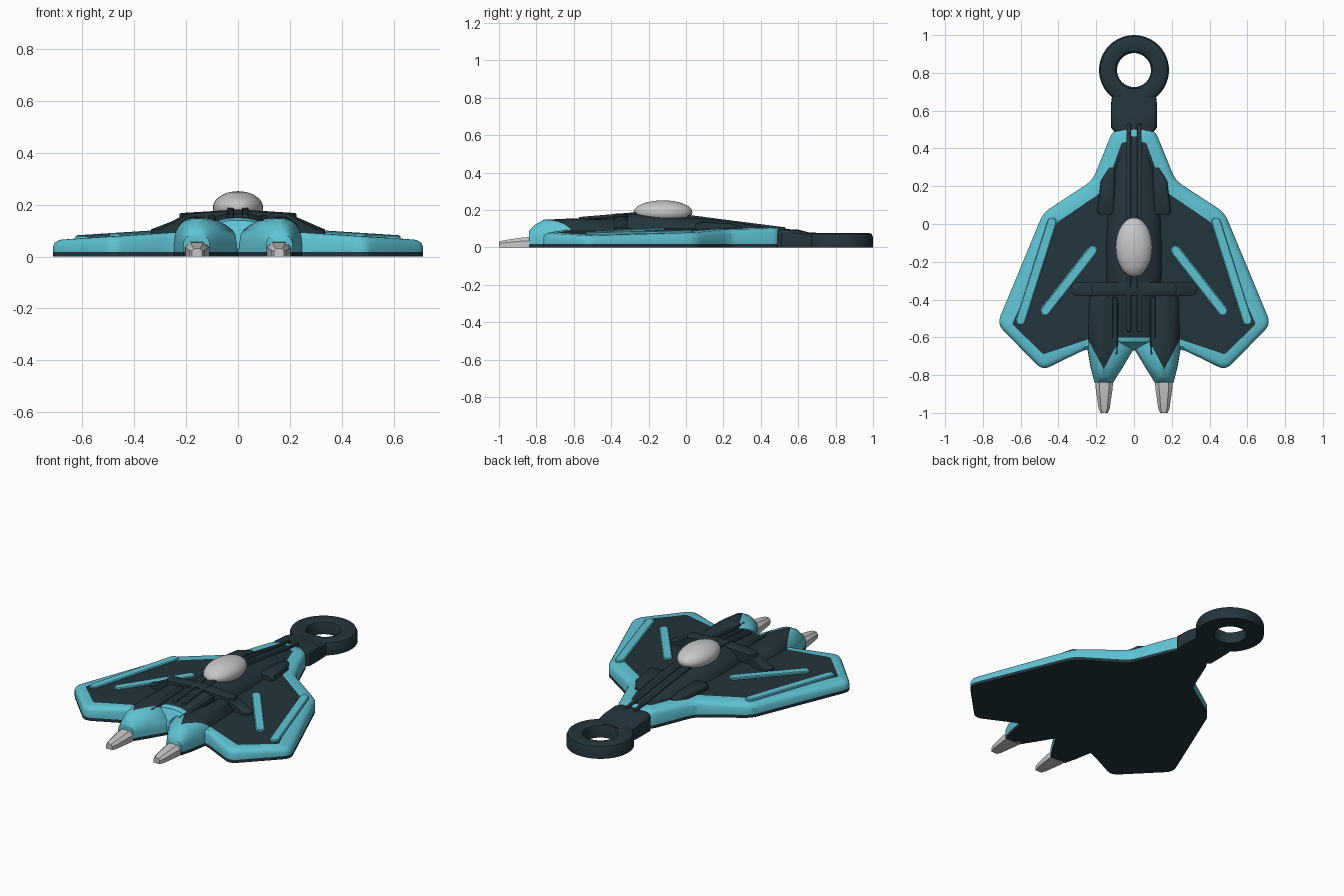
import bpy, bmesh, math
from mathutils import Vector

cube = bpy.data.objects.get("Cube")
if cube:
    bpy.data.objects.remove(cube, do_unlink=True)


def material(name, rgb):
    m = bpy.data.materials.new(name)
    m.use_nodes = True
    m.diffuse_color = (*rgb, 1)
    m.node_tree.nodes["Principled BSDF"].inputs["Base Color"].default_value = (*rgb, 1)
    return m


DARK = material("dark slate", (0.017, 0.036, 0.046))
CYAN = material("cyan", (0.115, 0.55, 0.66))
GREY = material("light grey", (0.57, 0.57, 0.57))


def finish(bm, name, mats, mirror=False, angle=35):
    bmesh.ops.remove_doubles(bm, verts=bm.verts, dist=0.0002)
    bmesh.ops.recalc_face_normals(bm, faces=bm.faces)
    mesh = bpy.data.meshes.new(name)
    bm.to_mesh(mesh)
    bm.free()
    ob = bpy.data.objects.new(name, mesh)
    bpy.context.collection.objects.link(ob)
    for m in mats:
        mesh.materials.append(m)
    if mirror:
        ob.modifiers.new("mirror", 'MIRROR')
    bpy.ops.object.select_all(action='DESELECT')
    ob.select_set(True)
    bpy.context.view_layer.objects.active = ob
    bpy.ops.object.shade_smooth_by_angle(angle=math.radians(angle))
    return ob


def skin(bm, rings, closed=True, caps=True):
    """Join successive rings of points with quads."""
    rows = [[bm.verts.new(p) for p in r] for r in rings]
    n = len(rows[0])
    for a, b in zip(rows, rows[1:]):
        for i in range(n if closed else n - 1):
            j = (i + 1) % n
            bm.faces.new((a[i], a[j], b[j], b[i]))
    if caps:
        bm.faces.new(rows[0])
        bm.faces.new(rows[-1])


def section(y, x0, peak, x1, low, shoulder, top, power=1.0, steps=12):
    """Arched cross-section standing on straight sides."""
    pts = [(x0, y, low)]
    for i in range(steps + 1):
        a = math.pi * (1 - i / steps)
        c, s = math.cos(a), max(0, math.sin(a))
        c = math.copysign(abs(c) ** power, c)
        x = peak + c * ((x1 - peak) if c > 0 else (peak - x0))
        pts.append((x, y, shoulder + (top - shoulder) * s ** power))
    return pts + [(x1, y, low)]


def loft(stations, power=1.0):
    bm = bmesh.new()
    skin(bm, [section(*s, power=power) for s in stations])
    return bm


def rounded(points, radius, steps=4):
    """Round the inner corners of an open outline."""
    pts = [Vector(p) for p in points]
    out = [pts[0]]
    for a, b, c in zip(pts, pts[1:], pts[2:]):
        p, q = b + (a - b).normalized() * radius, b + (c - b).normalized() * radius
        for i in range(steps + 1):
            t = i / steps
            out.append(p * (1 - t) ** 2 + b * 2 * t * (1 - t) + q * t * t)
    return out + [pts[-1]]


def wing_z(x):
    return 0.11 - 0.065 * abs(x)


def rail(name, a, b, radius, mat, depth=0.03):
    """Raised bar with round ends, its top running from a to b."""
    a, b = Vector(a), Vector(b)
    run = b - a
    head = math.atan2(run.y, run.x)
    outer, inner = [], []
    for end, start in ((b, head - math.pi / 2), (a, head + math.pi / 2)):
        for i in range(9):
            t = start + math.pi * i / 8
            d = Vector((math.cos(t), math.sin(t), 0))
            outer.append(end + d * radius)
            inner.append(end + d * radius * 0.8)
    drop = Vector((0, 0, 1))
    bm = bmesh.new()
    skin(bm, [[p - drop * depth for p in outer], [p - drop * 0.004 for p in outer], inner])
    return finish(bm, name, [mat], True)


# Hull: dark base, cyan rounded border, dark wing panel
outer = rounded([(0, .52), (.11, .5), (.22, .23), (.48, .06), (.725, -.53),
                 (.485, -.775), (.25, -.66), (0, -.66)], 0.045)
inner = rounded([(0, .44), (.065, .43), (.155, .18), (.405, .01), (.645, -.53),
                 (.48, -.69), (.24, -.61), (0, -.61)], 0.01)
rings = []
for t, z, drop in ((0, 0, None), (0, .018, None), (0, 0, .024), (.12, 0, .01),
                   (.35, 0, .001), (1, 0, 0)):
    ring = [a.lerp(b, t) for a, b in zip(outer, inner)]
    rings.append([(p.x, p.y, z if drop is None else wing_z(p.x) - drop) for p in ring])
bm = bmesh.new()
skin(bm, rings, closed=False)
bm.normal_update()
for f in bm.faces:
    zs = [v.co.z for v in f.verts]
    f.material_index = 0 if len(f.verts) > 4 or max(zs) < 0.02 else 1
finish(bm, "hull", [DARK, CYAN], True)

# Wing rails
for name, a, b in (("outer_wing_rail", (.435, .01), (.6, -.51)),
                   ("inner_wing_rail", (.22, -.14), (.47, -.46))):
    ends = [(x, y, wing_z(x) + 0.011) for x, y in (a, b)]
    rail(name, *ends, 0.026, CYAN)

# Fuselage, with a cyan tail slope
spine = [(.62, .06, .088), (.5, .068, .105), (.42, .075, .115), (.28, .115, .135),
         (.05, .145, .16), (-.1, .15, .172), (-.27, .15, .183), (-.36, .14, .17),
         (-.6, .13, .15), (-.625, .13, .14), (-.67, .1, .07)]
bm = loft([(y, -w, 0, w, .03, .07, top) for y, w, top in spine], 0.9)
for f in bm.faces:
    f.material_index = int(f.calc_center_median().y < -.61)
finish(bm, "fuselage", [DARK, CYAN])

# Engine pods: dark roof with a pointed rear edge, cyan tail
pods = [(-.34, .08, .165, .24, .09), (-.38, .08, .165, .245, .15), (-.6, .05, .165, .25, .155),
        (-.66, 0, .165, .247, .153), (-.76, .06, .16, .23, .148), (-.81, .092, .16, .217, .12),
        (-.84, .11, .16, .21, .088)]
bm = loft([(y, x0, p, x1, 0, .05, top) for y, x0, p, x1, top in pods])
for normal in ((-1.9, 1, 0), (1.9, 1, 0)):
    bmesh.ops.bisect_plane(bm, geom=bm.verts[:] + bm.edges[:] + bm.faces[:],
                           plane_co=(.16, -.77, 0), plane_no=normal)
bmesh.ops.bisect_plane(bm, geom=bm.verts[:] + bm.edges[:] + bm.faces[:],
                       plane_co=(0, 0, .018), plane_no=(0, 0, 1))
for f in bm.faces:
    c = f.calc_center_median()
    f.material_index = int(c.z > .018 and c.y < -.77 + 1.9 * abs(c.x - .16))
finish(bm, "engine_pods", [DARK, CYAN], True, 50)

# Exhaust nozzles
bm = bmesh.new()
skin(bm, [[(.158 + s * w, y, z) for s, z in
           ((-1, 0), (-1, h * .65), (-.55, h), (.55, h), (1, h * .65), (1, 0))]
          for y, w, h in ((-.82, .047, .056), (-.87, .045, .054), (-.975, .03, .038), (-1, .02, .032))])
finish(bm, "exhaust_nozzles", [GREY], True, 25)

# Side intakes beside the nose
bm = loft([(.3, .1, .115, .13, .05, .08, .11), (.23, .1, .14, .175, .05, .1, .13),
           (.07, .1, .155, .195, .05, .11, .135), (.05, .1, .155, .185, .05, .1, .125)], 0.6)
finish(bm, "side_intakes", [DARK], True)

# Spine ridges and the cross brace
rail("front_spine_ridge", (.028, .52, .108), (.028, 0, .176), .013, DARK)
rail("rear_spine_ridge", (.028, -.25, .19), (.028, -.56, .163), .013, DARK)
rail("brace_middle", (0, -.345, .182), (.19, -.345, .168), .036, DARK, .06)
rail("brace_arm", (.19, -.345, .168), (.3, -.345, .108), .036, DARK, .05)
rail("pod_ridge", (.1, -.4, .16), (.1, -.68, .14), .014, DARK, .05)

# Canopy
bm = bmesh.new()
bmesh.ops.create_uvsphere(bm, u_segments=32, v_segments=18, radius=1)
for v in bm.verts:
    v.co = (v.co.x * .097, v.co.y * .157 - .123, v.co.z * .064 + .188)
finish(bm, "canopy", [GREY])

# Neck and hanging ring
bm = loft([(.72, -.1, 0, .1, 0, .055, .078), (.66, -.12, 0, .12, 0, .055, .08),
           (.6, -.122, 0, .122, 0, .06, .095), (.51, -.122, 0, .122, 0, .065, .1),
           (.46, -.08, 0, .08, 0, .065, .1)], 0.6)
finish(bm, "neck", [DARK])
bm = bmesh.new()
profile = [(.09, 0), (.185, 0), (.185, .056), (.178, .071), (.163, .078),
           (.115, .078), (.097, .07), (.09, .056), (.09, 0)]
skin(bm, [[(r * math.cos(math.tau * i / 56), .815 + r * math.sin(math.tau * i / 56), z)
           for i in range(56)] for r, z in profile], caps=False)
finish(bm, "hanging_ring", [DARK])

# The neck must not close the ring's hole
neck = bpy.data.objects["neck"]
for v in neck.data.vertices:
    gap = Vector((v.co.x, v.co.y - .815))
    if gap.length < .1:
        v.co.y = .815 - math.sqrt(.1 ** 2 - v.co.x ** 2)
